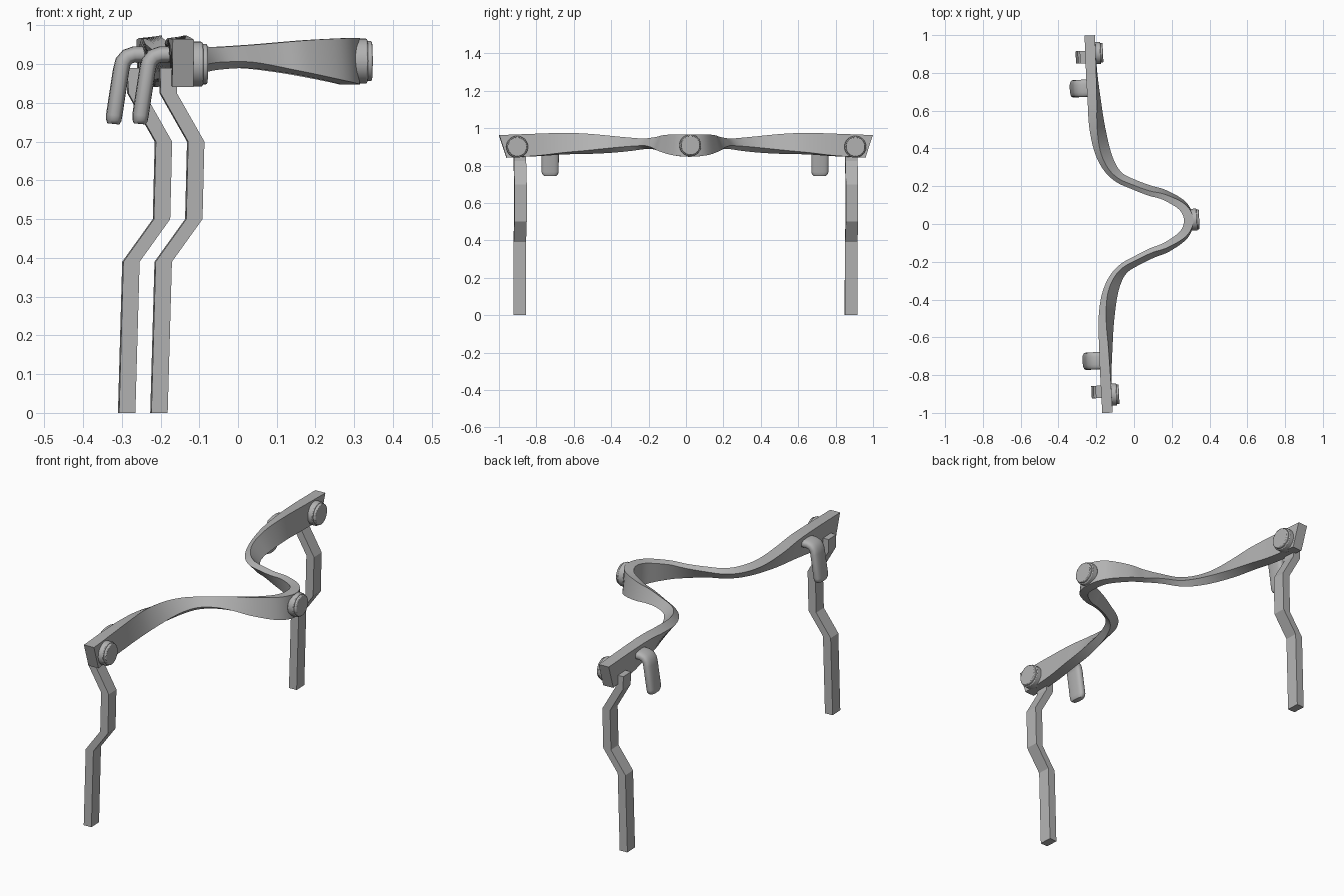
import bpy, bmesh, math
from mathutils import Vector, Matrix

if "Cube" in bpy.data.objects:
    bpy.data.objects.remove(bpy.data.objects["Cube"], do_unlink=True)

GREY = (0.45, 0.45, 0.45, 1)
mat = bpy.data.materials.new("grey")
mat.use_nodes = True
mat.diffuse_color = GREY
mat.node_tree.nodes["Principled BSDF"].inputs["Base Color"].default_value = GREY

# The whole model is built symmetric in y, then turned slightly about z
TURN = Matrix.Translation((0, 0.008, 0)) @ Matrix.Rotation(0.047, 4, 'Z')


def finish(name, bm, bevel=0, angle=35):
    bmesh.ops.recalc_face_normals(bm, faces=bm.faces)
    mesh = bpy.data.meshes.new(name)
    bm.to_mesh(mesh)
    bm.free()
    mesh.materials.append(mat)
    obj = bpy.data.objects.new(name, mesh)
    bpy.context.collection.objects.link(obj)
    obj.matrix_world = TURN
    if bevel:
        mod = obj.modifiers.new("rounded_edges", 'BEVEL')
        mod.width, mod.segments, mod.limit_method = bevel, 2, 'ANGLE'
    bpy.ops.object.select_all(action='DESELECT')
    obj.select_set(True)
    bpy.context.view_layer.objects.active = obj
    bpy.ops.object.shade_smooth_by_angle(angle=math.radians(angle))
    return obj


def loft(name, rings, bevel=0, angle=35):
    """Skin a list of equal point rings and cap both ends."""
    bm = bmesh.new()
    rows = [[bm.verts.new(p) for p in ring] for ring in rings]
    n = len(rows[0])
    for a, b in zip(rows, rows[1:]):
        for i in range(n):
            j = (i + 1) % n
            bm.faces.new((a[i], a[j], b[j], b[i]))
    bm.faces.new(rows[0])
    bm.faces.new(rows[-1])
    return finish(name, bm, bevel, angle)


def catmull(a, b, c, d, t):
    return [0.5 * (2 * q + (r - p) * t + (2 * p - 5 * q + 4 * r - s) * t * t
                   + (3 * q - p - 3 * r + s) * t ** 3)
            for p, q, r, s in zip(a, b, c, d)]


# Twisted band: x, y, z, width, thickness, lean in degrees
half = [
    (0.29, 0, 0.907, 0.12, 0.05, 0),
    (0.262, 0.075, 0.909, 0.112, 0.042, 6),
    (0.17, 0.137, 0.915, 0.088, 0.032, 15),
    (0.09, 0.165, 0.918, 0.068, 0.028, 25),
    (0.01, 0.2, 0.919, 0.052, 0.028, 35),
    (-0.065, 0.24, 0.915, 0.052, 0.03, 42),
    (-0.115, 0.3, 0.913, 0.066, 0.035, 45),
    (-0.15, 0.39, 0.913, 0.082, 0.04, 40),
    (-0.172, 0.52, 0.916, 0.097, 0.046, 25),
    (-0.18, 0.65, 0.917, 0.107, 0.05, 12),
    (-0.187, 0.8, 0.91, 0.118, 0.054, 3),
    (-0.188, 0.98, 0.9025, 0.122, 0.055, 0),
]
keys = [(k[0], -k[1], *k[2:]) for k in reversed(half[1:])] + half
STEPS = 6
path = []
for i in range(len(keys) - 1):
    quad = [keys[max(i - 1, 0)], keys[i], keys[i + 1], keys[min(i + 2, len(keys) - 1)]]
    path += [catmull(*quad, s / STEPS) for s in range(STEPS)]
path.append(list(keys[-1]))

rings = []
for i, (x, y, z, width, thick, lean) in enumerate(path):
    p, q = path[max(i - 1, 0)], path[min(i + 1, len(path) - 1)]
    out = Vector((q[1] - p[1], p[0] - q[0], 0)).normalized()
    up = Vector((0, 0, 1))
    c, s = math.cos(math.radians(lean)), math.sin(math.radians(lean))
    across, normal = up * c - out * s, out * c + up * s
    ring = []
    for a, b in ((1, 1), (1, -1), (-1, -1), (-1, 1)):
        v = Vector((x, y, z)) + across * a * width / 2 + normal * b * thick / 2
        if i in (0, len(path) - 1):      # slanted end cuts
            v.y += math.copysign(0.02, y) * a
        ring.append(v)
    rings.append(ring)
loft("twisted_band", rings)


# Round buttons facing +x
def button(name, x0, x1, y, z):
    bm = bmesh.new()
    for radius, a, b in ((0.058, x0, x1 - 0.012), (0.052, x1 - 0.02, x1)):
        place = Matrix.Translation(((a + b) / 2, y, z)) @ Matrix.Rotation(math.pi / 2, 4, 'Y')
        bmesh.ops.create_cone(bm, cap_ends=True, segments=32, radius1=radius,
                              radius2=radius, depth=b - a, matrix=place)
    finish(name, bm, bevel=0.004)


# Bent legs: centre x and height of each joint
LEG = [(-0.246, 0), (-0.235, 0.39), (-0.156, 0.5), (-0.151, 0.7), (-0.222, 0.825), (-0.224, 0.89)]


def leg(name, y):
    loft(name, [[(x + a * 0.021, y + b * 0.033, z)
                 for a, b in ((1, 1), (1, -1), (-1, -1), (-1, 1))] for x, z in LEG], angle=10)


# Hooked pegs: x, z and size of each oval ring
PEG = [(-0.18, 0.926, 1), (-0.235, 0.925, 1), (-0.252, 0.919, 1), (-0.263, 0.906, 1),
       (-0.268, 0.885, 1), (-0.286, 0.768, 1), (-0.287, 0.755, 0.93), (-0.288, 0.746, 0.75)]


def peg(name, y):
    rings = []
    for i, (x, z, size) in enumerate(PEG):
        p, q = PEG[max(i - 1, 0)], PEG[min(i + 1, len(PEG) - 1)]
        side = Vector((p[1] - q[1], 0, q[0] - p[0])).normalized()
        ring = []
        for k in range(20):
            t = math.tau * k / 20
            u = math.copysign(abs(math.cos(t)) ** 0.7, math.cos(t)) * 0.046 * size
            v = math.copysign(abs(math.sin(t)) ** 0.7, math.sin(t)) * 0.021 * size
            ring.append(Vector((x, y + u, z)) + side * v)
        rings.append(ring)
    loft(name, rings, angle=50)


button("centre_button", 0.3, 0.346, 0, 0.908)
for word, sign in (("front", -1), ("back", 1)):
    button(word + "_button", -0.175, -0.122, sign * 0.905, 0.9)
    leg(word + "_leg", sign * 0.887)
    peg(word + "_peg", sign * 0.722)
